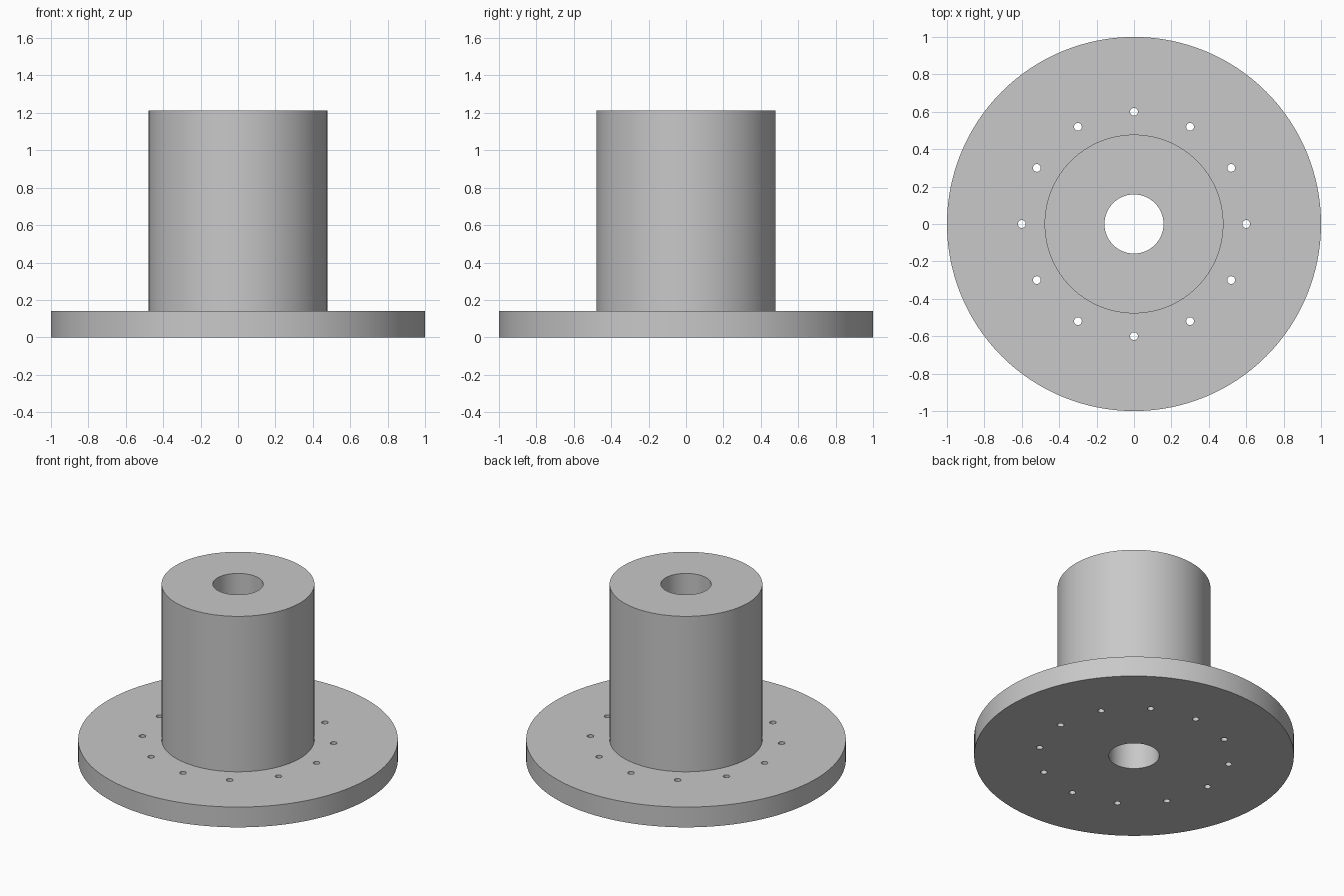
import bpy
import bmesh
from math import cos, sin, tau

FLANGE_R, FLANGE_TOP = 1.0, 0.14
HUB_R, HUB_TOP = 0.478, 1.213
BORE_R = 0.158
BOLT_CIRCLE, BOLT_R, BOLT_COUNT = 0.6, 0.021, 12
SEGMENTS = 128

cube = bpy.data.objects.get("Cube")
if cube:
    bpy.data.objects.remove(cube, do_unlink=True)

# Single plain grey metal
grey = bpy.data.materials.new("light_grey")
grey.use_nodes = True
colour = (0.58, 0.58, 0.58, 1)
grey.diffuse_color = colour
grey.node_tree.nodes["Principled BSDF"].inputs["Base Color"].default_value = colour


def add_object(name, bm):
    bmesh.ops.recalc_face_normals(bm, faces=bm.faces)
    mesh = bpy.data.meshes.new(name)
    bm.to_mesh(mesh)
    bm.free()
    mesh.materials.append(grey)
    obj = bpy.data.objects.new(name, mesh)
    bpy.context.collection.objects.link(obj)
    return obj


def lathe(name, profile):
    """Revolve a closed (radius, height) profile around z."""
    bm = bmesh.new()
    rings = []
    for i in range(SEGMENTS):
        a = tau * i / SEGMENTS
        rings.append([bm.verts.new((r * cos(a), r * sin(a), z)) for r, z in profile])
    for i, ring in enumerate(rings):
        after = rings[(i + 1) % SEGMENTS]
        for j in range(len(profile)):
            k = (j + 1) % len(profile)
            bm.faces.new((ring[j], after[j], after[k], ring[k]))
    return add_object(name, bm)


# Disc flange and upright hub with a through bore, turned as one piece
body = lathe("flanged_hub", [
    (BORE_R, 0), (FLANGE_R, 0), (FLANGE_R, FLANGE_TOP),
    (HUB_R, FLANGE_TOP), (HUB_R, HUB_TOP), (BORE_R, HUB_TOP),
])

# Ring of drills for the bolt holes
bm = bmesh.new()
for i in range(BOLT_COUNT):
    a = tau * i / BOLT_COUNT
    drill = bmesh.ops.create_cone(bm, cap_ends=True, segments=24, radius1=BOLT_R,
                                  radius2=BOLT_R, depth=4 * FLANGE_TOP)
    bmesh.ops.translate(bm, verts=drill["verts"],
                        vec=(BOLT_CIRCLE * cos(a), BOLT_CIRCLE * sin(a), FLANGE_TOP / 2))
drills = add_object("bolt_hole_cutter", bm)
drills.hide_render = True

# Cut the holes, then discard the drills
cut = body.modifiers.new("bolt_holes", "BOOLEAN")
cut.operation = "DIFFERENCE"
cut.solver = "EXACT"
cut.object = drills
bpy.ops.object.select_all(action="DESELECT")
body.select_set(True)
bpy.context.view_layer.objects.active = body
bpy.ops.object.modifier_apply(modifier=cut.name)
bpy.data.objects.remove(drills, do_unlink=True)

# Smooth walls, crisp rims
bpy.ops.object.shade_smooth_by_angle(angle=0.6)
